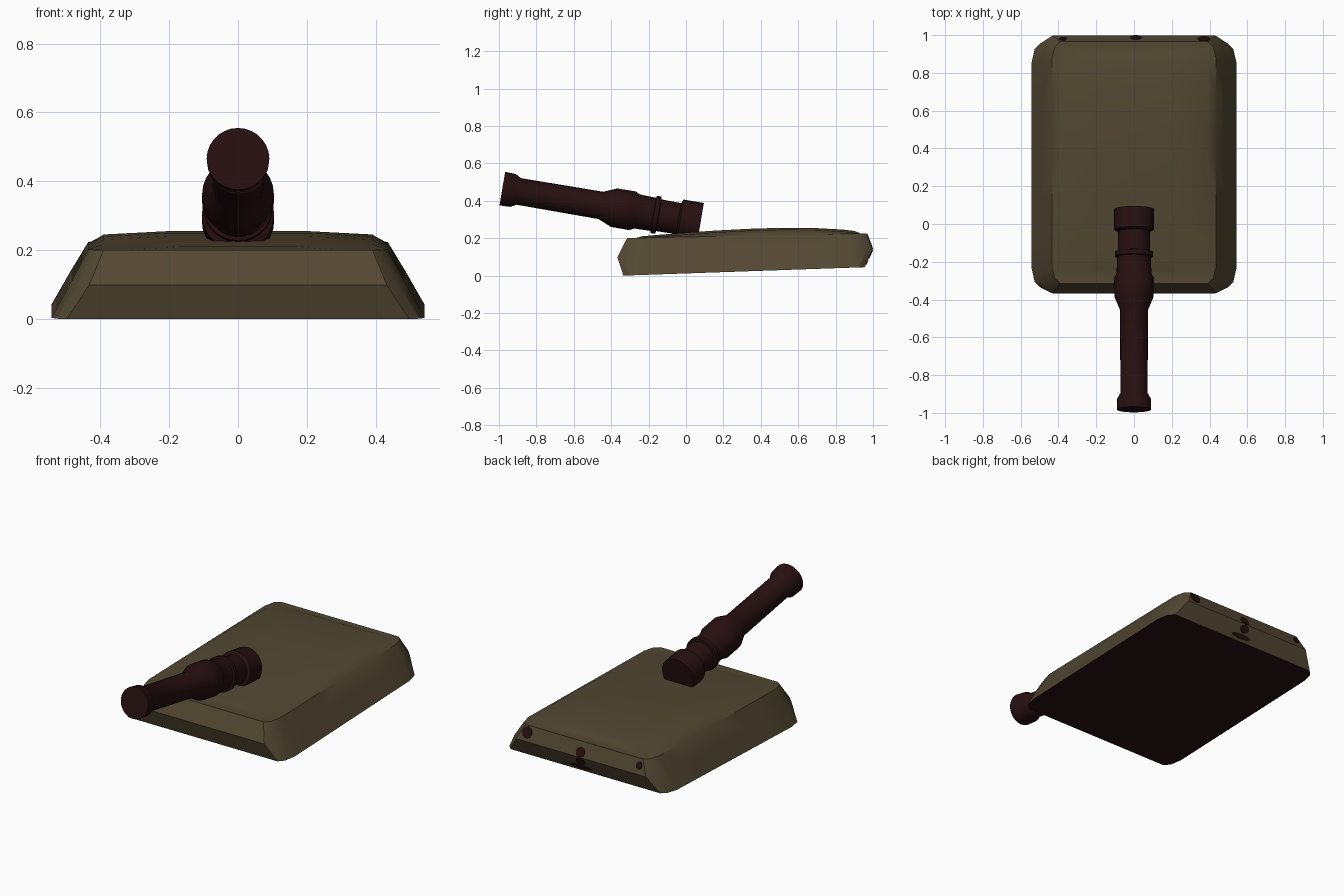
import bpy, bmesh, math
from mathutils import Vector, Matrix

if "Cube" in bpy.data.objects:
    bpy.data.objects.remove(bpy.data.objects["Cube"])


def material(name, rgb):
    m = bpy.data.materials.new(name)
    m.diffuse_color = (*rgb, 1)
    m.use_nodes = True
    m.node_tree.nodes["Principled BSDF"].inputs["Base Color"].default_value = m.diffuse_color
    return m


OLIVE = material("olive brown", (0.085, 0.064, 0.032))
DARK = material("dark maroon", (0.020, 0.005, 0.0055))


def make_object(name, bm, mats, angle=30):
    bmesh.ops.recalc_face_normals(bm, faces=bm.faces)
    mesh = bpy.data.meshes.new(name)
    bm.to_mesh(mesh)
    bm.free()
    for m in mats:
        mesh.materials.append(m)
    ob = bpy.data.objects.new(name, mesh)
    bpy.context.collection.objects.link(ob)
    bpy.ops.object.select_all(action='DESELECT')
    ob.select_set(True)
    bpy.context.view_layer.objects.active = ob
    bpy.ops.object.shade_smooth_by_angle(angle=math.radians(angle))
    return ob


# Heights of the turret layers along y
def lerp(y, z0, z1):
    return z0 + (z1 - z0) * (y + 0.335) / 1.29


def crown(y):
    return 0.256 - 0.052 * max(0.0, (0.55 - y) / 0.85) ** 1.6 - 0.03 * max(0.0, (y - 0.55) / 0.42) ** 3


# Turret shell: stacked rounded rectangles, each row joined left to right
# (front y, back y, half width, corner x, corner y, height rule)
LAYERS = [
    (-0.335, 0.955, 0.542, 0.045, 0.10, lambda y: lerp(y, 0.0, 0.045)),
    (-0.367, 0.997, 0.487, 0.055, 0.12, lambda y: lerp(y, 0.10, 0.14)),
    (-0.315, 0.965, 0.435, 0.045, 0.09, lambda y: lerp(y, 0.20, 0.225)),
    (-0.285, 0.945, 0.390, 0.050, 0.08, lambda y: crown(y) - 0.010),
    (-0.235, 0.900, 0.200, 0.030, 0.06, crown),
]


def turret_shell():
    bm = bmesh.new()
    rings = []
    for y0, y1, hw, cx, cy, height in LAYERS:
        front = [(hw - cx, y0), (hw - 0.35 * cx, y0 + 0.3 * cy), (hw, y0 + cy)]
        back = [(hw, y1 - cy), (hw - 0.35 * cx, y1 - 0.3 * cy), (hw - cx, y1)]
        a, b = y0 + cy, y1 - cy
        mids = [(hw, a + (b - a) * k / 6) for k in range(1, 6)]
        side = front + mids + back
        rings.append([[bm.verts.new((s * x, y, height(y))) for x, y in side] for s in (-1, 1)])
    n = len(rings[0][0])
    for low, high in zip(rings, rings[1:]):
        for s in (0, 1):
            for i in range(n - 1):
                bm.faces.new((low[s][i], low[s][i + 1], high[s][i + 1], high[s][i]))
        for i in (0, n - 1):
            bm.faces.new((low[0][i], low[1][i], high[1][i], high[0][i]))
    for ring, mat in ((rings[0], 1), (rings[-1], 0)):
        for i in range(n - 1):
            f = bm.faces.new((ring[0][i], ring[0][i + 1], ring[1][i + 1], ring[1][i]))
            f.material_index = mat
    return make_object("turret_shell", bm, [OLIVE, DARK])


turret_shell()

# Gun barrel: lathe profile (y position, radius) around a raised axis
PROFILE = [(-0.982, 0.091), (-0.925, 0.089), (-0.895, 0.072), (-0.455, 0.074),
           (-0.385, 0.104), (-0.285, 0.105), (-0.262, 0.092), (-0.175, 0.090),
           (-0.172, 0.101), (-0.148, 0.101), (-0.145, 0.086), (-0.040, 0.084),
           (-0.030, 0.105), (0.078, 0.105)]
SLOPE = math.atan(0.17)


def gun_barrel(sides=28):
    bm = bmesh.new()
    loops = []
    for y, r in PROFILE:
        s = (y + 0.982) / math.cos(SLOPE)
        loops.append([bm.verts.new((r * math.cos(t), s, r * math.sin(t)))
                      for t in (2 * math.pi * k / sides for k in range(sides))])
    for a, b in zip(loops, loops[1:]):
        for k in range(sides):
            j = (k + 1) % sides
            bm.faces.new((a[k], a[j], b[j], b[k]))
    bm.faces.new(loops[0])
    bm.faces.new(loops[-1])
    bm.transform(Matrix.Translation((0, -0.982, 0.465)) @ Matrix.Rotation(-SLOPE, 4, 'X'))
    return make_object("gun_barrel", bm, [DARK])


gun_barrel()


# Rear fittings: thin plates lying on the two sloped rear faces
def rear_plate(name, x, y, z, width, height, tilt, sides=8):
    bm = bmesh.new()
    bmesh.ops.create_cone(bm, cap_ends=True, segments=sides, radius1=0.5, radius2=0.5, depth=0.009)
    bm.transform(Matrix.Translation((x, y, z)) @ Matrix.Rotation(math.radians(tilt), 4, 'X')
                 @ Matrix.Diagonal((width, height, 1, 1)))
    return make_object(name, bm, [DARK])


rear_plate("right_rear_hatch", 0.37, 0.979, 0.188, 0.065, 0.07, -69)
rear_plate("left_rear_hatch", -0.375, 0.979, 0.188, 0.04, 0.045, -69)
rear_plate("middle_rear_hatch_upper", 0.01, 0.986, 0.168, 0.06, 0.06, -69)
rear_plate("middle_rear_hatch_lower", 0.01, 0.986, 0.115, 0.06, 0.05, -114)
rear_plate("rear_latch", 0.02, 0.966, 0.073, 0.14, 0.03, -114)
